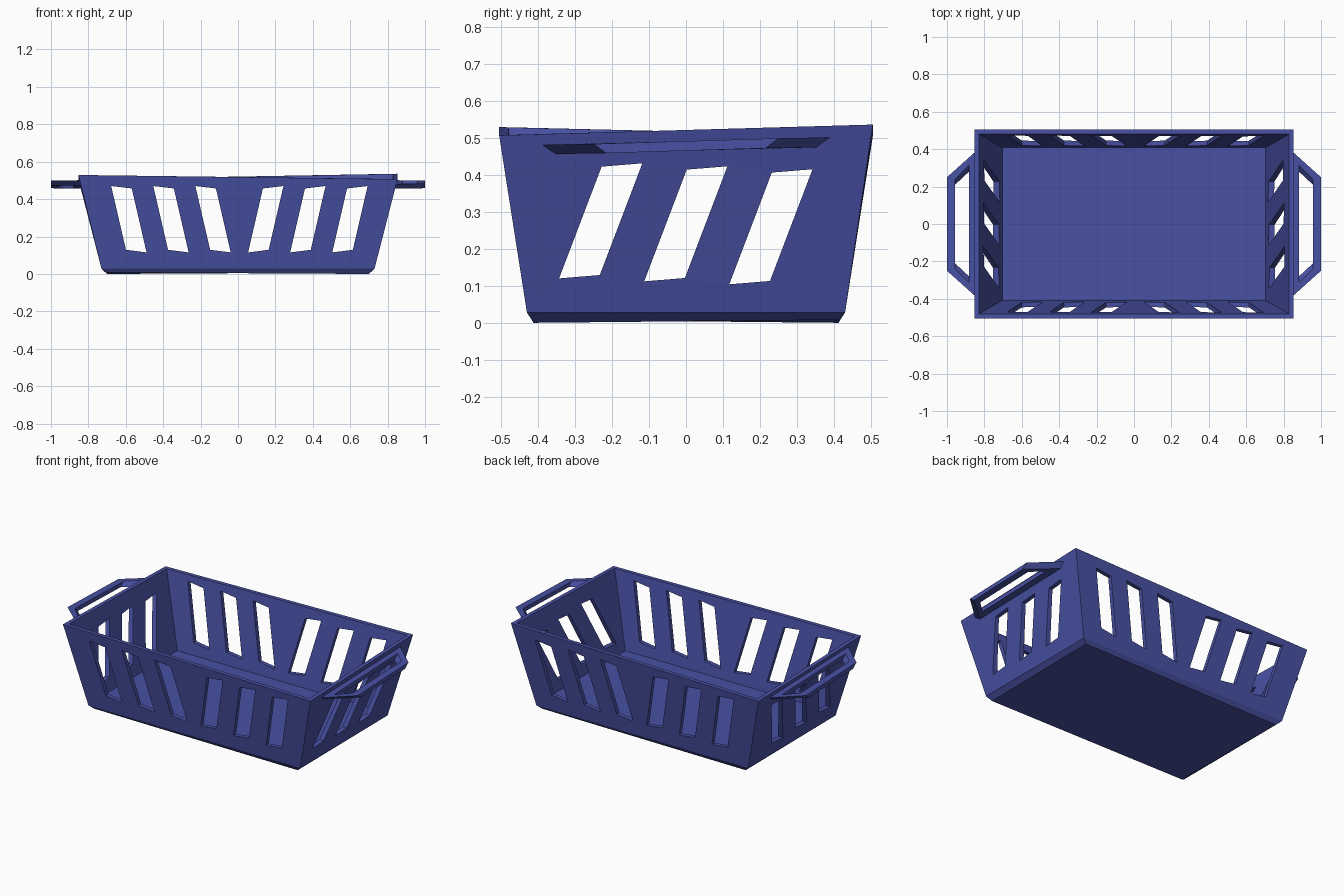
import bpy
import bmesh
from mathutils import Vector

cube = bpy.data.objects.get("Cube")
if cube:
    bpy.data.objects.remove(cube, do_unlink=True)

blue = bpy.data.materials.new("basket_blue")
blue.use_nodes = True
colour = (0.065, 0.082, 0.37, 1)
blue.diffuse_color = colour
blue.node_tree.nodes["Principled BSDF"].inputs["Base Color"].default_value = colour

TWIST = 0.031   # slight saddle warp of rim and handles
TILT = 0.0025   # slight lean of the rim toward one corner


def loft(name, rings, closed=False):
    """Skin a list of equal rings; cap the ends, or join last to first."""
    bm = bmesh.new()
    loops = [[bm.verts.new(p) for p in ring] for ring in rings]
    n = len(loops[0])
    pairs = list(zip(loops, loops[1:]))
    if closed:
        pairs.append((loops[-1], loops[0]))
    else:
        bm.faces.new(loops[0])
        bm.faces.new(loops[-1])
    for a, b in pairs:
        for i in range(n):
            j = (i + 1) % n
            bm.faces.new((a[i], a[j], b[j], b[i]))
    bmesh.ops.recalc_face_normals(bm, faces=bm.faces[:])
    mesh = bpy.data.meshes.new(name)
    bm.to_mesh(mesh)
    bm.free()
    mesh.materials.append(blue)
    obj = bpy.data.objects.new(name, mesh)
    bpy.context.collection.objects.link(obj)
    return obj


def rect(hx, hy, z, twist=0, tilt=0):
    corners = [(-hx, -hy), (hx, -hy), (hx, hy), (-hx, hy)]
    return [Vector((x, y, z + twist * x * y + tilt * (x + y))) for x, y in corners]


# Tapered tub with a chamfered foot, thin walls and a thicker floor
tub = loft("basket_tub", [
    rect(0.70, 0.412, 0.004, TWIST * 0.45),
    rect(0.73, 0.43, 0.028),
    rect(0.853, 0.505, 0.519, TWIST, TILT),
    rect(0.828, 0.48, 0.519, TWIST, TILT),
    rect(0.704, 0.408, 0.056),
])

# Slanted slots, each cut through both opposite walls
cutters = []


def slot(outline, axis):
    if axis == "y":
        rings = [[Vector((u, s, v)) for u, v in outline] for s in (-0.7, 0.7)]
    else:
        rings = [[Vector((s, u, v)) for u, v in outline] for s in (-0.95, 0.95)]
    cutters.append(loft("slot_cutter", rings))


for side, start in ((-1, 0.039), (1, 0.054)):
    for k in range(3):
        u = start + 0.225 * k
        outline = [(u, 0.115), (u + 0.11, 0.129), (u + 0.189, 0.47), (u + 0.079, 0.457)]
        slot([(side * x, z) for x, z in outline], "y")
for k in range(3):
    u, v = -0.343 + 0.23 * k, 0.12 - 0.008 * k
    slot([(u, v), (u + 0.11, v + 0.009), (u + 0.225, v + 0.311), (u + 0.115, v + 0.302)], "x")

for c in cutters:
    mod = tub.modifiers.new("slot", "BOOLEAN")
    mod.operation = "DIFFERENCE"
    mod.solver = "EXACT"
    mod.object = c
bpy.context.view_layer.update()
cut_mesh = bpy.data.meshes.new_from_object(
    tub.evaluated_get(bpy.context.evaluated_depsgraph_get()))
tub.modifiers.clear()
tub.data = cut_mesh
for c in cutters:
    bpy.data.objects.remove(c, do_unlink=True)


# Side handles: flat trapezoid frames that narrow toward the underside
def frame(side, x0, x1, y0, y1, z):
    pts = [(x0, y0), (x1, y1), (x1, -y1), (x0, -y0)]
    return [Vector((side * x, y, z + TWIST * side * x * y)) for x, y in pts]


for side, name in ((1, "left_handle"), (-1, "right_handle")):
    top, low = 0.491, 0.465
    loft(name, [
        frame(side, 0.835, 1.0, 0.398, 0.25, top),
        frame(side, 0.835, 1.0, 0.355, 0.215, low),
        frame(side, 0.882, 0.957, 0.28, 0.21, low),
        frame(side, 0.882, 0.957, 0.315, 0.24, top),
    ], closed=True)
